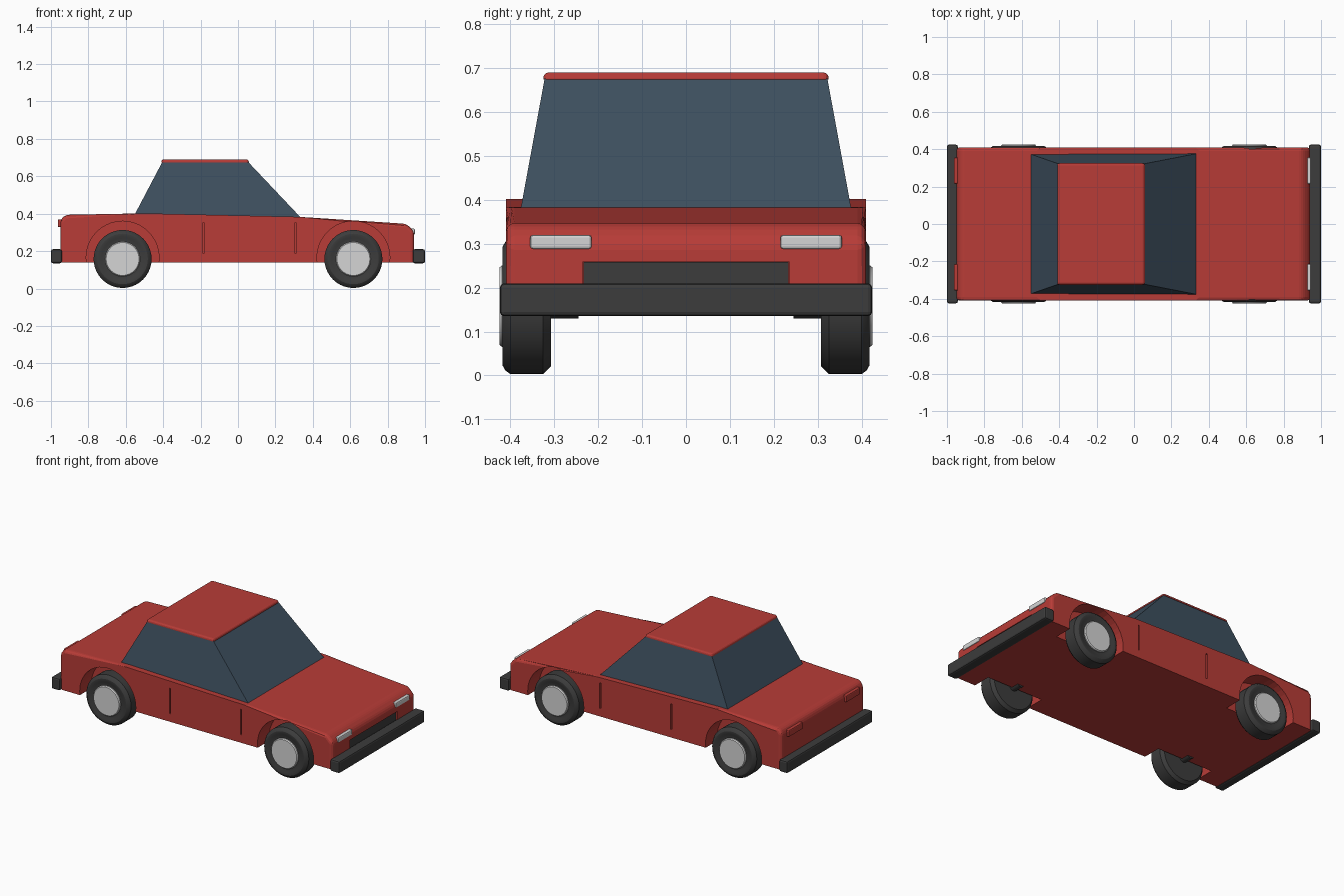
import bpy, bmesh, math
from mathutils import Vector

if "Cube" in bpy.data.objects:
    bpy.data.objects.remove(bpy.data.objects["Cube"])


def material(name, rgb):
    m = bpy.data.materials.new(name)
    m.diffuse_color = (*rgb, 1)
    m.use_nodes = True
    m.node_tree.nodes["Principled BSDF"].inputs["Base Color"].default_value = m.diffuse_color
    return m


RED = material("red paint", (0.48, 0.045, 0.038))
GLASS = material("tinted glass", (0.048, 0.08, 0.115))
DARK = material("dark rubber", (0.045, 0.045, 0.045))
SILVER = material("silver", (0.66, 0.66, 0.66))


def finish(name, bm, mat, smooth=False):
    bmesh.ops.recalc_face_normals(bm, faces=bm.faces[:])
    me = bpy.data.meshes.new(name)
    bm.to_mesh(me)
    bm.free()
    ob = bpy.data.objects.new(name, me)
    bpy.context.collection.objects.link(ob)
    if mat:
        me.materials.append(mat)
    if smooth:
        bpy.ops.object.select_all(action='DESELECT')
        ob.select_set(True)
        bpy.context.view_layer.objects.active = ob
        bpy.ops.object.shade_smooth_by_angle(angle=math.radians(30))
    return ob


def bevel(bm, width, segments, above=-1.0):
    """Round every edge that is not entirely below the given height."""
    edges = [e for e in bm.edges if max(v.co.z for v in e.verts) > above]
    bmesh.ops.bevel(bm, geom=edges, offset=width, segments=segments,
                    profile=0.5, affect='EDGES', clamp_overlap=True)


def box(name, lo, hi, mat, width=0.0, segments=2, above=-1.0):
    bm = bmesh.new()
    bmesh.ops.create_cube(bm, size=1)
    lo, hi = Vector(lo), Vector(hi)
    for v in bm.verts:
        v.co = (lo + hi) / 2 + v.co * (hi - lo)
    if width:
        bevel(bm, width, segments, above)
    return finish(name, bm, mat)


def lathe(name, profile, x, z, side, mat, smooth=True, n=40):
    """Spin (radius, y) points around a crosswise axis at (x, z)."""
    bm = bmesh.new()
    rings = []
    for r, y in profile:
        rings.append([bm.verts.new((x + r * math.cos(2 * math.pi * i / n), side * y,
                                    z + r * math.sin(2 * math.pi * i / n))) for i in range(n)])
    for a, b in zip(rings, rings[1:]):
        for i in range(n):
            j = (i + 1) % n
            bm.faces.new((a[i], a[j], b[j], b[i]))
    bm.faces.new(rings[0])
    bm.faces.new(rings[-1])
    return finish(name, bm, mat, smooth)


# lower body: side outline pulled across the width
outline = [(-0.95, 0.14), (-0.95, 0.365), (-0.925, 0.394), (-0.5, 0.402),
           (0.33, 0.383), (0.9, 0.346), (0.942, 0.305), (0.942, 0.14)]
bm = bmesh.new()
near = [bm.verts.new((x, -0.41, z)) for x, z in outline]
far = [bm.verts.new((x, 0.41, z)) for x, z in outline]
bm.faces.new(near)
bm.faces.new(far)
for i in range(len(outline)):
    j = (i + 1) % len(outline)
    bm.faces.new((near[i], near[j], far[j], far[i]))
bevel(bm, 0.02, 3, above=0.141)
body = finish("body", bm, RED)


def cut(cutter):
    cutter.hide_render = True
    cutter.hide_viewport = True
    mod = body.modifiers.new(cutter.name, 'BOOLEAN')
    mod.operation = 'DIFFERENCE'
    mod.solver = 'EXACT'
    mod.object = cutter


# wheel wells, door seams, wheels
WHEEL_Z = 0.158
TIRE = [(0.1, 0.308), (0.138, 0.308), (0.155, 0.326), (0.155, 0.4), (0.147, 0.411),
        (0.135, 0.418), (0.12, 0.418), (0.11, 0.413), (0.09, 0.413)]
HUB = [(0.093, 0.40), (0.093, 0.419), (0.088, 0.425)]
for side, s_name in ((-1, "right"), (1, "left")):
    for x, x_name in ((0.617, "front"), (-0.617, "rear")):
        tag = x_name + "_" + s_name
        cut(lathe("well_cutter_" + tag, [(0.195, 0.295), (0.195, 0.5)],
                  x, 0.165, side, RED, smooth=False))
        lathe("tire_" + tag, TIRE, x, WHEEL_Z, side, DARK)
        lathe("hub_" + tag, HUB, x, WHEEL_Z, side, SILVER)
        lathe("axle_" + tag, [(0.028, 0.245), (0.028, 0.32)], x, WHEEL_Z, side, DARK, n=16)
    for x, x_name in ((0.308, "front"), (-0.185, "rear")):
        ys = sorted((side * 0.395, side * 0.45))
        cut(box("seam_cutter_" + x_name + "_" + s_name, (x - 0.005, ys[0], 0.19),
                (x + 0.005, ys[1], 0.35), RED))

    # lamps
    ys = sorted((side * 0.215, side * 0.355))
    box("headlight_" + s_name, (0.91, ys[0], 0.288), (0.946, ys[1], 0.32), SILVER, 0.006)
    box("tail_light_" + s_name, (-0.963, ys[0], 0.328), (-0.93, ys[1], 0.37), RED, 0.006)

# recessed grille
cut(box("grille_cutter", (0.927, -0.235, 0.18), (1.0, 0.235, 0.26), RED))
box("grille", (0.92, -0.234, 0.181), (0.932, 0.234, 0.259), DARK)

# bumpers
box("front_bumper", (0.935, -0.424, 0.135), (1.0, 0.424, 0.21), DARK, 0.01)
box("rear_bumper", (-1.0, -0.424, 0.135), (-0.942, 0.424, 0.21), DARK, 0.01)

# glass cabin tapering to the roof
bm = bmesh.new()
bmesh.ops.create_cube(bm, size=1)
for v in bm.verts:
    top = v.co.z > 0
    x = (0.055 if top else 0.354) if v.co.x > 0 else (-0.405 if top else -0.571)
    v.co = (x, math.copysign(0.322 if top else 0.38, v.co.y), 0.676 if top else 0.36)
finish("cabin_glass", bm, GLASS)

# roof panel
box("roof", (-0.41, -0.325, 0.674), (0.058, 0.325, 0.69), RED, 0.012, 3, above=0.68)
